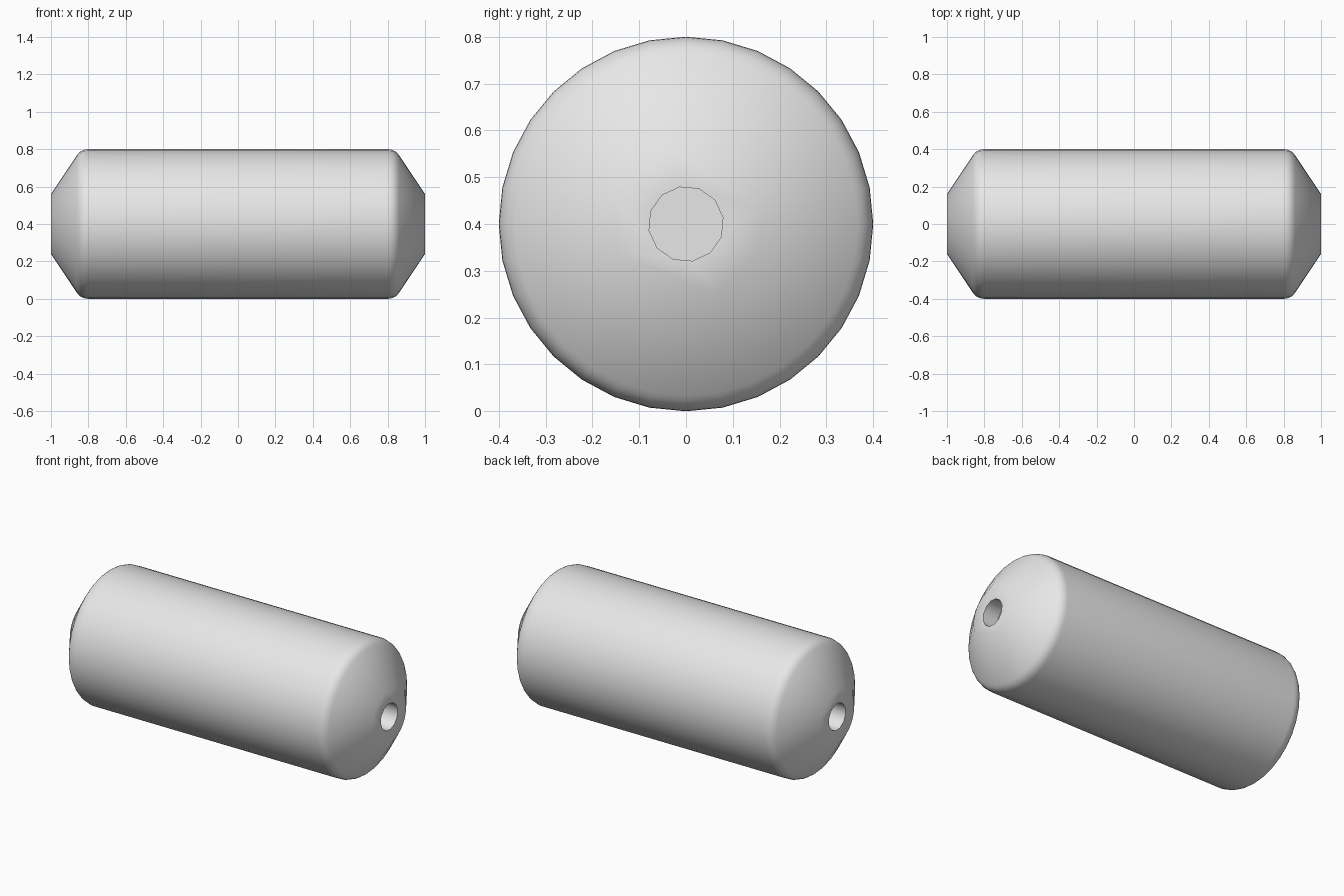
import bpy
import bmesh
from math import cos, pi, radians, sin
from mathutils import Matrix, Vector

cube = bpy.data.objects.get("Cube")
if cube:
    bpy.data.objects.remove(cube, do_unlink=True)

SIDES = 32
RADIUS = 0.4
CAP_RADIUS = 0.16
HOLE_RADIUS = 0.08
HOLE_DEPTH = 0.1


def make_material(name, value):
    mat = bpy.data.materials.new(name)
    mat.use_nodes = True
    color = (value, value, value, 1)
    mat.diffuse_color = color
    mat.node_tree.nodes["Principled BSDF"].inputs["Base Color"].default_value = color
    return mat


def make_object(name, bm):
    bmesh.ops.recalc_face_normals(bm, faces=bm.faces)
    mesh = bpy.data.meshes.new(name)
    bm.to_mesh(mesh)
    bm.free()
    obj = bpy.data.objects.new(name, mesh)
    bpy.context.collection.objects.link(obj)
    return obj


def half_profile(steps=5):
    """Cap rim, cone and rounded shoulder as (x, radius) points."""
    cone, corner, side = Vector((0.862, 0.367)), Vector((0.84, RADIUS)), Vector((0.8, RADIUS))
    points = [Vector((1, CAP_RADIUS))]
    for i in range(steps + 1):
        t = i / steps
        points.append(cone * (1 - t) ** 2 + corner * 2 * t * (1 - t) + side * t * t)
    return points


# Roller body: rings along x, closed by flat caps
half = half_profile()
profile = half + [Vector((-p.x, p.y)) for p in reversed(half)]
bm = bmesh.new()
rings = []
for x, r in profile:
    angles = [2 * pi * i / SIDES for i in range(SIDES)]
    rings.append([bm.verts.new((x, r * cos(a), RADIUS + r * sin(a))) for a in angles])
for a, b in zip(rings, rings[1:]):
    for i in range(SIDES):
        j = (i + 1) % SIDES
        bm.faces.new((a[i], a[j], b[j], b[i]))
bm.faces.new(rings[0])
bm.faces.new(rings[-1])
body = make_object("roller_body", bm)
body.data.materials.append(make_material("light grey", 0.8))

# Blind axle holes in both ends
cutters = []
for side in (-1, 1):
    bm = bmesh.new()
    place = (Matrix.Translation((side, 0, RADIUS))
             @ Matrix.Rotation(radians(10), 4, "X")
             @ Matrix.Rotation(pi / 2, 4, "Y"))
    bmesh.ops.create_cone(bm, cap_ends=True, segments=12, radius1=HOLE_RADIUS,
                          radius2=HOLE_RADIUS, depth=2 * HOLE_DEPTH, matrix=place)
    cutter = make_object("hole_cutter", bm)
    cutter.hide_render = True
    cutters.append(cutter)
    cut = body.modifiers.new("axle_hole", "BOOLEAN")
    cut.operation = "DIFFERENCE"
    cut.solver = "EXACT"
    cut.object = cutter

bpy.ops.object.select_all(action="DESELECT")
body.select_set(True)
bpy.context.view_layer.objects.active = body
for name in [m.name for m in body.modifiers]:
    bpy.ops.object.modifier_apply(modifier=name)
for cutter in cutters:
    bpy.data.objects.remove(cutter, do_unlink=True)

# Smooth sides with crisp cap and hole rims
bpy.ops.object.shade_smooth_by_angle(angle=radians(35))
